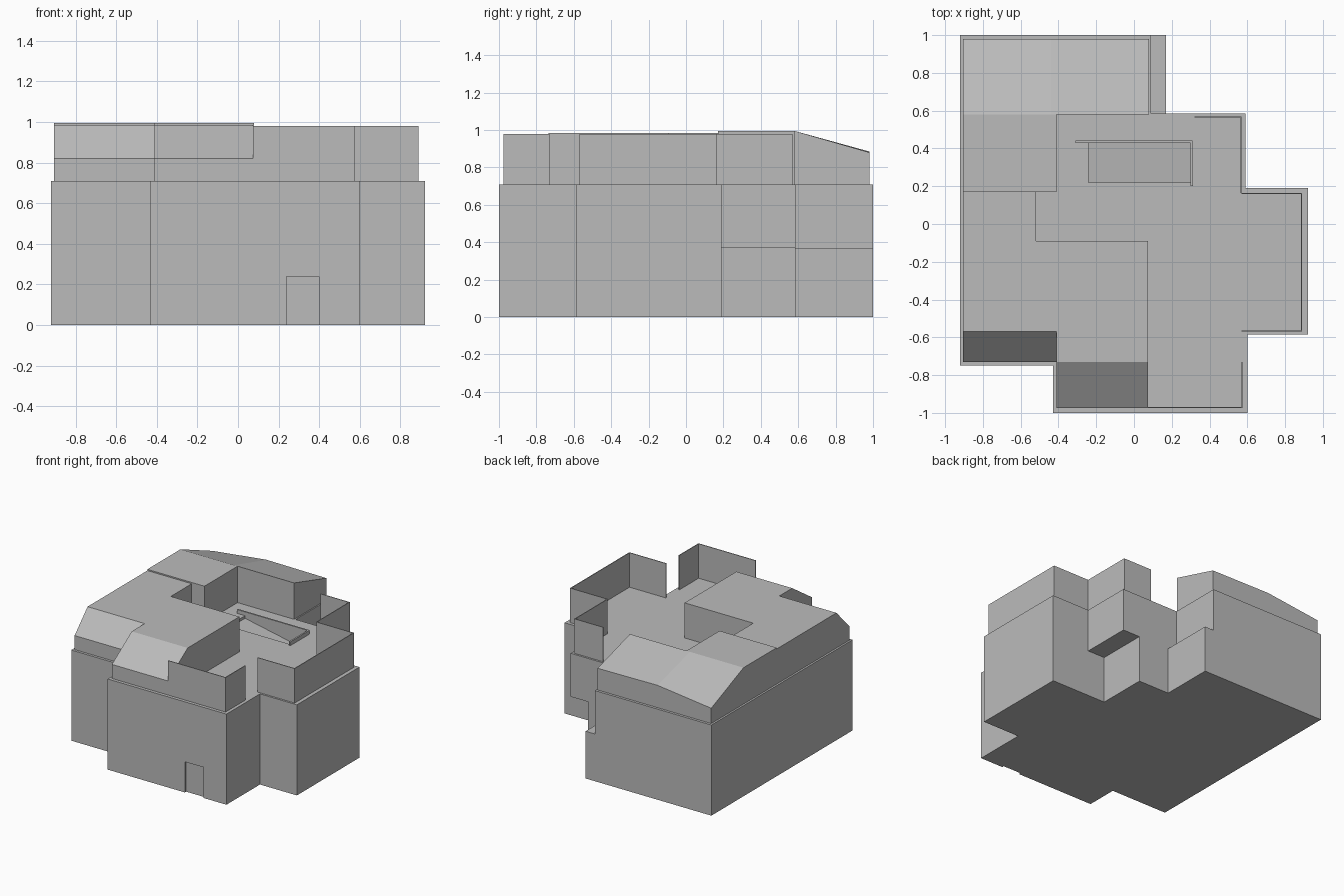
import bpy, bmesh
from mathutils import Vector

cube = bpy.data.objects.get("Cube")
if cube:
    bpy.data.objects.remove(cube, do_unlink=True)

GREY = (0.5, 0.5, 0.5, 1)
plaster = bpy.data.materials.new("plain_grey")
plaster.use_nodes = True
plaster.diffuse_color = GREY
plaster.node_tree.nodes["Principled BSDF"].inputs["Base Color"].default_value = GREY


def loft(name, lower, upper):
    """Solid between two matching rings of points."""
    bm = bmesh.new()
    a = [bm.verts.new(p) for p in lower]
    b = [bm.verts.new(p) for p in upper]
    bm.faces.new(a)
    bm.faces.new(b)
    for i in range(len(a)):
        j = (i + 1) % len(a)
        bm.faces.new((a[i], a[j], b[j], b[i]))
    bmesh.ops.recalc_face_normals(bm, faces=bm.faces)
    mesh = bpy.data.meshes.new(name)
    bm.to_mesh(mesh)
    bm.free()
    mesh.materials.append(plaster)
    obj = bpy.data.objects.new(name, mesh)
    bpy.context.collection.objects.link(obj)
    return obj


def slab(name, plan, z0, z1):
    return loft(name, [(x, y, z0) for x, y in plan], [(x, y, z1) for x, y in plan])


def box(name, x0, x1, y0, y1, z0, z1):
    return slab(name, [(x0, y0), (x1, y0), (x1, y1), (x0, y1)], z0, z1)


def sloped_roof(name, x0, x1, y_eave, y_ridge, eave0, eave1, ridge):
    """Roof end whose eave height may differ at its two sides."""
    def side(x, eave):
        return [(x, y_eave, BASE), (x, y_eave, eave), (x, y_ridge, ridge), (x, y_ridge, BASE)]
    return loft(name, side(x0, eave0), side(x1, eave1))


def cut(target, cutter):
    mod = target.modifiers.new("opening", 'BOOLEAN')
    mod.operation = 'DIFFERENCE'
    mod.solver = 'EXACT'
    mod.object = cutter
    bpy.context.view_layer.objects.active = target
    bpy.ops.object.modifier_apply(modifier=mod.name)
    bpy.data.objects.remove(cutter, do_unlink=True)


def parapet(name, path, thick=0.006):
    """Thin upright walls along a path, thickened toward its left."""
    for i, (p, q) in enumerate(zip(path, path[1:])):
        a, b = Vector(p), Vector(q)
        d = (b - a).normalized()
        n = Vector((-d.y, d.x)) * thick
        slab(f"{name}_{i + 1}", [a, b, b + n, a + n], BASE, 0.98)


BASE = 0.71      # terrace level
LEDGE = 0.37     # level where the back walls step
ROOF = 0.985


def footprint(back_x, recess_x):
    return [(-.92, 1), (back_x, 1), (back_x, .585), (recess_x, .585), (recess_x, .19),
            (.92, .19), (.92, -.585), (.6, -.585), (.6, -1), (-.43, -1),
            (-.43, -.75), (-.92, -.75)]


# Two storeys of the main body, stepped and overhanging at the back
ground_storey = slab("ground_storey", footprint(.17, .44), 0, LEDGE)
upper_storey = slab("upper_storey", footprint(.09, .59), LEDGE, BASE)

# Entrance: shallow opening with two leaves
cut(ground_storey, box("door_cutter", .24, .4, -1.1, -.98, -.1, .24))
for side, x in (("right", .24), ("left", .321)):
    box(f"door_leaf_{side}", x, x + .079, -.984, -.978, 0, .24)

# Stairwell with a sloping floor in the terrace
ramp = [(-.24, .69), (.31, .58), (.31, .8), (-.24, .8)]
cut(upper_storey, loft("stair_cutter", [(x, .22, z) for x, z in ramp],
                       [(x, .43, z) for x, z in ramp]))
box("stair_curb_back", -.31, .31, .43, .442, BASE, .74)
box("stair_curb_end", .3, .312, .2, .43, BASE, .74)

# Flat roofs around the notch
slab("front_flat_roof", [(-.905, -.57), (-.41, -.57), (-.41, -.73), (.075, -.73), (.075, -.09),
                         (-.52, -.09), (-.52, .17), (-.905, .17)], BASE, ROOF)
box("back_flat_roof", -.905, -.41, .17, .58, BASE, .995)

# Sloping roof ends
sloped_roof("front_slope_right", -.905, -.41, -.73, -.57, .82, .82, ROOF)
sloped_roof("front_slope_left", -.41, .075, -.975, -.73, .82, .82, ROOF)
sloped_roof("back_slope_right", -.905, -.44, .98, .58, .83, .885, .995)
sloped_roof("back_slope_left", -.44, .08, .98, .58, .885, .88, .995)

# Terrace parapets
parapet("front_parapet", [(.075, -.975), (.575, -.975), (.575, -.73)])
parapet("side_parapet", [(.57, -.57), (.89, -.57), (.89, .165), (.57, .165),
                         (.57, .57), (.32, .57)])
